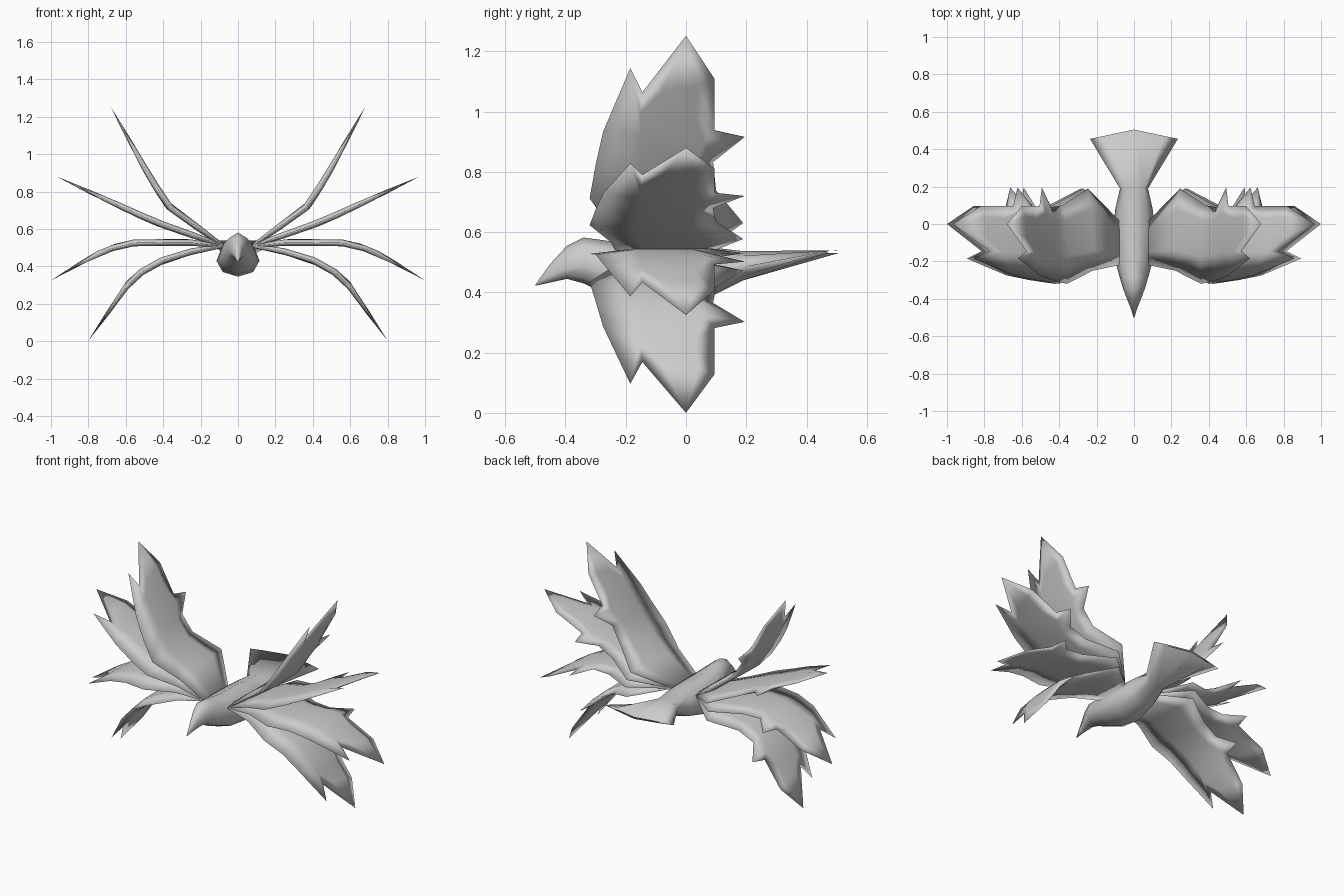
import bpy, bmesh, math
from mathutils import Vector

cube = bpy.data.objects.get("Cube")
if cube:
    bpy.data.objects.remove(cube, do_unlink=True)

grey = bpy.data.materials.new("plumage_grey")
grey.use_nodes = True
COLOUR = (0.6, 0.6, 0.6, 1)
grey.diffuse_color = COLOUR
grey.node_tree.nodes["Principled BSDF"].inputs["Base Color"].default_value = COLOUR


def finish(bm, name):
    """Weld, orient and smooth the mesh, then place it in the scene."""
    bmesh.ops.remove_doubles(bm, verts=bm.verts, dist=0.0005)
    bmesh.ops.recalc_face_normals(bm, faces=bm.faces)
    for f in bm.faces:
        f.smooth = True
    mesh = bpy.data.meshes.new(name)
    bm.to_mesh(mesh)
    bm.free()
    mesh.materials.append(grey)
    obj = bpy.data.objects.new(name, mesh)
    bpy.context.collection.objects.link(obj)
    return obj


def bridge(bm, rings):
    """Join closed rings of points into a capped skin."""
    loops = [[bm.verts.new(p) for p in ring] for ring in rings]
    n = len(loops[0])
    for a, b in zip(loops, loops[1:]):
        for i in range(n):
            j = (i + 1) % n
            bm.faces.new((a[i], a[j], b[j], b[i]))
    bm.faces.new(loops[0])
    bm.faces.new(loops[-1])


# Body from beak to tail fan: y, bottom, widest height, top, half width
BODY = [
    (-.5, .422, .424, .426, .002), (-.45, .433, .455, .495, .018),
    (-.395, .445, .48, .555, .04), (-.34, .43, .49, .582, .06),
    (-.28, .40, .47, .574, .078), (-.18, .36, .44, .56, .105),
    (-.05, .345, .43, .555, .115), (.08, .385, .45, .55, .10),
    (.19, .44, .485, .537, .075), (.505, .53, .535, .54, .235),
]
rings = []
for y, low, mid, top, half in BODY:
    ring = []
    for k in range(8):
        a = k * math.tau / 8
        x, s = half * math.cos(a), math.sin(a)
        z = mid + s * ((top - mid) if s > 0 else (mid - low))
        back = .05 * abs(x) / half if y > .5 else 0  # pointed fan edge
        ring.append((x, y - back, z))
    rings.append(ring)
bm = bmesh.new()
bridge(bm, rings)
finish(bm, "body")

# Wing plan, as (distance along wing, y), from root to tip
LEAD = [(0, -.22), (.17, -.25), (.336, -.32), (.47, -.30),
        (.595, -.275), (.83, -.185), (.74, -.145), (.95, 0)]
FRONT_RIDGE = [(0, -.15), (.17, -.14), (.34, -.17), (.47, -.16),
               (.59, -.15), (.67, -.15), (.75, -.08), (.95, 0)]
BACK_RIDGE = [(0, -.04), (.19, .08), (.36, .02), (.47, .02),
              (.56, .06), (.66, .03), (.77, .04), (.95, 0)]
TRAIL = [(0, .02), (.2, .19), (.37, .10), (.48, .09),
         (.575, .195), (.6, .095), (.79, .095), (.95, 0)]
THICK = [.010, .017, .018, .018, .016, .013, .010, 0]
SPAN = .95

# Bend of each wing pair seen from the front, as (x, z)
BENDS = {
    "raised_wings": [(.08, .51), (.37, .72), (.465, .866), (.68, 1.252)],
    "upper_wings": [(.08, .51), (.45, .64), (.968, .88)],
    "lower_wings": [(.08, .51), (.28, .53), (.6, .525), (.76, .465), (1, .325)],
    "lowered_wings": [(.08, .51), (.24, .482), (.39, .44), (.56, .345), (.802, 0)],
}


def along(path, s):
    """Point and upward normal at a distance along a bent path."""
    pts = [Vector(p) for p in path]
    lengths = [(b - a).length for a, b in zip(pts, pts[1:])]

    def at(d):
        d = min(max(d, 0), SPAN) / SPAN * sum(lengths)
        for a, b, l in zip(pts, pts[1:], lengths):
            if d <= l:
                return a.lerp(b, d / l)
            d -= l
        return pts[-1]

    t = (at(s + .03) - at(s - .03)).normalized()
    return at(s), Vector((-t.y, t.x))


def wing_pair(name, path):
    def place(point, lift):
        p, normal = along(path, point[0])
        p = p + normal * lift
        return (p.x, point[1], p.y)

    rings = []
    for lead, fr, br, trail, th in zip(LEAD, FRONT_RIDGE, BACK_RIDGE, TRAIL, THICK):
        rings.append([place(lead, 0), place(fr, th), place(br, th),
                      place(trail, 0), place(br, -th), place(fr, -th)])
    bm = bmesh.new()
    bridge(bm, rings)
    obj = finish(bm, name)
    mirror = obj.modifiers.new("other_side", 'MIRROR')
    mirror.use_axis = (True, False, False)
    mirror.use_mirror_merge = False


for name, path in BENDS.items():
    wing_pair(name, path)
